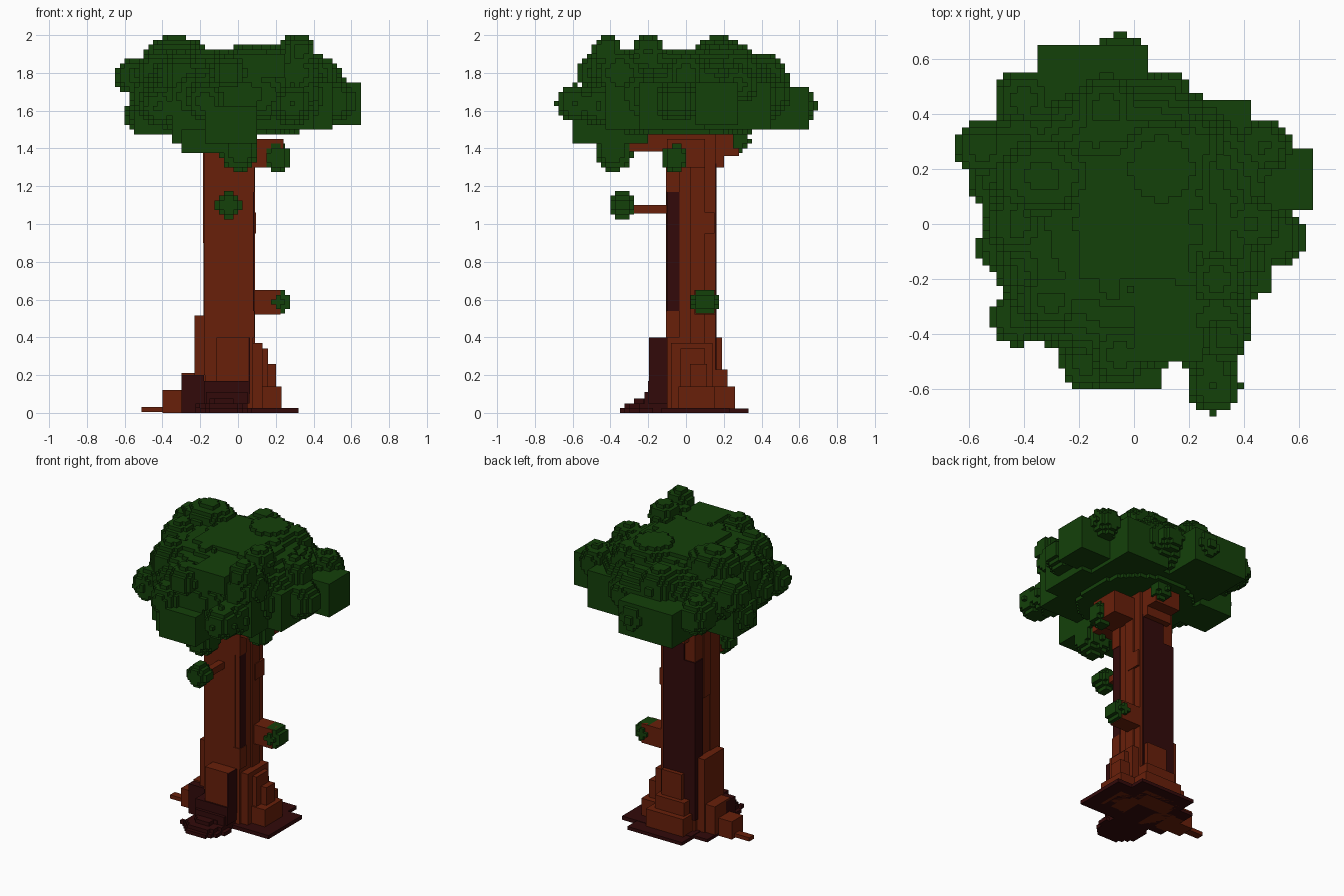
import bpy, bmesh, math, random
from mathutils import Vector

random.seed(4)
S = 0.025  # voxel size


def material(name, rgb):
    m = bpy.data.materials.new(name)
    m.diffuse_color = (*rgb, 1)
    return m


LEAF = material("leaf", (0.007, 0.052, 0.003))
BARK = material("bark", (0.14, 0.014, 0.003))
DARK = material("dark_bark", (0.032, 0.003, 0.003))


def finish(name, bm, mat):
    me = bpy.data.meshes.new(name)
    bm.to_mesh(me)
    bm.free()
    me.materials.append(mat)
    ob = bpy.data.objects.new(name, me)
    bpy.context.collection.objects.link(ob)
    return ob


def boxes(name, mat, items):
    """Plain blocks given as x0, x1, y0, y1, z0, z1."""
    bm = bmesh.new()
    for x0, x1, y0, y1, z0, z1 in items:
        vs = bmesh.ops.create_cube(bm, size=1)["verts"]
        for v in vs:
            v.co = ((x0 + x1) / 2 + v.co.x * (x1 - x0),
                    (y0 + y1) / 2 + v.co.y * (y1 - y0),
                    (z0 + z1) / 2 + v.co.z * (z1 - z0))
    return finish(name, bm, mat)


def cells_in(lo, hi, test):
    rng = [range(math.floor(a / S), math.ceil(b / S) + 1) for a, b in zip(lo, hi)]
    return {(i, j, k) for i in rng[0] for j in rng[1] for k in rng[2]
            if test((i + .5) * S, (j + .5) * S, (k + .5) * S)}


def blob(x, y, z, rx, ry=None, rz=None, p=2.0):
    ry, rz = ry or rx, rz or rx
    return cells_in((x - rx, y - ry, z - rz), (x + rx, y + ry, z + rz),
                    lambda a, b, c: abs((a - x) / rx) ** p + abs((b - y) / ry) ** p
                    + abs((c - z) / rz) ** p <= 1)


def block(x0, x1, y0, y1, z0, z1):
    return cells_in((x0, y0, z0), (x1, y1, z1),
                    lambda a, b, c: x0 < a < x1 and y0 < b < y1 and z0 < c < z1)


def voxels(name, mat, cells):
    """Only the exposed faces of the cells, with flat areas merged."""
    bm = bmesh.new()
    cache = {}

    def vert(c):
        if c not in cache:
            cache[c] = bm.verts.new(Vector(c) * S)
        return cache[c]

    for c in cells:
        for ax in range(3):
            for side in (0, 1):
                n = list(c)
                n[ax] += 2 * side - 1
                if tuple(n) in cells:
                    continue
                quad = []
                for u, w in ((0, 0), (1, 0), (1, 1), (0, 1)):
                    q = list(c)
                    q[ax] += side
                    q[(ax + 1) % 3] += u
                    q[(ax + 2) % 3] += w
                    quad.append(vert(tuple(q)))
                bm.faces.new(quad if side else quad[::-1])
    bmesh.ops.dissolve_limit(bm, angle_limit=0.01, verts=bm.verts[:], edges=bm.edges[:])
    return finish(name, bm, mat)


# Canopy: rounded core, big flat-sided blocks, round leaf clusters
canopy = blob(-0.01, 0.0, 1.68, 0.52, 0.53, 0.25, 2.1) - block(-1, 1, -1, 1, 1, 1.475)
for b in [(-0.35, 0.05, 0.3, 0.66, 1.5, 1.72), (0.1, 0.43, 0.1, 0.46, 1.5, 1.74),
          (0.2, 0.65, 0.04, 0.27, 1.525, 1.74), (0.15, 0.51, -0.26, 0.1, 1.5, 1.74),
          (0.1, 0.39, -0.43, -0.1, 1.5, 1.74), (-0.18, 0.09, -0.61, -0.2, 1.43, 1.62),
          (-0.36, -0.1, -0.43, -0.05, 1.43, 1.65), (0.0, 0.25, -0.5, -0.2, 1.775, 1.9),
          (-0.3, 0.0, -0.46, -0.3, 1.38, 1.5), (-0.55, -0.3, 0.03, 0.28, 1.475, 1.65),
          (-0.2, 0.2, -0.2, 0.25, 1.8, 1.925)]:
    canopy |= block(*b)
for b in [(-0.55, 0.28, 1.78, 0.1), (-0.5, 0.16, 1.58, 0.1),
          (-0.47, -0.08, 1.67, 0.1), (-0.42, -0.34, 1.62, 0.1),
          (-0.4, 0.45, 1.66, 0.11), (-0.05, 0.59, 1.63, 0.1),
          (0.12, 0.47, 1.68, 0.09), (0.47, 0.28, 1.74, 0.1),
          (0.52, -0.05, 1.65, 0.11), (0.29, -0.59, 1.64, 0.1),
          (0.28, -0.46, 1.63, 0.11), (-0.17, -0.5, 1.65, 0.1),
          (0.43, 0.0, 1.79, 0.1), (-0.05, -0.48, 1.8, 0.1),
          (0.33, -0.42, 1.92, 0.08), (0.3, -0.2, 1.91, 0.09), (0.3, -0.35, 1.8, 0.13),
          (-0.33, 0.17, 1.89, 0.17, 0.14, 0.105), (-0.42, 0.0, 1.8, 0.12),
          (0.1, 0.2, 1.88, 0.17, 0.17, 0.08), (-0.1, 0.42, 1.78, 0.12),
          (0.22, 0.28, 1.82, 0.11), (-0.3, -0.28, 1.8, 0.12), (-0.42, 0.28, 1.72, 0.13)]:
    canopy |= blob(*b)
for n in range(60):  # small clusters over the upper dome
    a, t = random.uniform(0, 2 * math.pi), random.uniform(0.1, 1.1)
    canopy |= blob(0.46 * math.cos(a) * math.cos(t), 0.46 * math.sin(a) * math.cos(t),
                   1.68 + 0.21 * math.sin(t), random.uniform(0.05, 0.07))
voxels("canopy", LEAF, canopy)

# Leaf balls hanging below the canopy and on the side twigs
for i, b in enumerate([(-0.05, -0.34, 1.1, 0.07), (0.2125, 0.1, 0.5875, 0.07),
                       (0.01, -0.385, 1.38, 0.1), (0.21, -0.06, 1.35, 0.073),
                       (0.02, 0.28, 1.44, 0.06)]):
    voxels(f"leaf_ball_{i + 1}", LEAF, blob(*b))

# Trunk with raised bark strips
boxes("trunk", BARK, [(-0.175, 0.08, -0.1, 0.155, 0, 1.55)])
boxes("bark_strips", BARK, [(-0.18, -0.1, -0.105, 0.0, 0.2, 1.4), (0.03, 0.088, -0.105, -0.035, 0.4, 0.54),
                            (0.03, 0.088, -0.105, -0.035, 1.17, 1.4),
                            (-0.1, 0.05, -0.104, 0, 0.4, 1.4),
                            (-0.185, -0.1, 0.0, 0.07, 0.9, 1.4), (0.03, 0.09, 0.02, 0.1, 0.37, 1.4),
                            (0.08, 0.095, 0.05, 0.15, 0.95, 1.06)])
boxes("dark_bark_strips", DARK, [(0.079, 0.084, -0.1, -0.035, 0.54, 1.17),
                                 (-0.182, -0.1, 0.08, 0.162, 0.1, 1.17),
                                 (-0.1, 0.06, 0.1, 0.162, 0.03, 1.32)])

# Branches
boxes("branches", BARK, [(0.05, 0.225, 0.045, 0.155, 0.52, 0.65),
                         (-0.075, -0.03, -0.3, -0.08, 1.055, 1.1),
                         (0.05, 0.24, -0.1, 0.1, 1.3, 1.45),
                         (-0.1, 0.08, -0.3, -0.05, 1.385, 1.5),
                         (-0.13, 0.06, 0.1, 0.2, 1.3, 1.5), (-0.13, 0.06, 0.1, 0.28, 1.36, 1.52)])

# Stepped root buttresses
boxes("roots", BARK, [(-0.23, -0.1, -0.08, 0.13, 0, 0.515), (-0.3, -0.1, -0.05, 0.12, 0, 0.21),
                      (-0.4, -0.2, -0.04, 0.08, 0, 0.12), (0.05, 0.13, -0.08, 0.14, 0, 0.37),
                      (0.05, 0.16, -0.03, 0.1, 0, 0.34), (0.05, 0.2, 0.02, 0.11, 0, 0.26),
                      (0.05, 0.23, -0.04, 0.15, 0, 0.14), (-0.115, 0.06, -0.19, -0.05, 0.17, 0.4),
                      (-0.1, 0.05, 0.1, 0.19, 0, 0.4), (-0.14, 0.08, 0.1, 0.22, 0, 0.23),
                      (-0.16, 0.12, 0.1, 0.26, 0, 0.14), (-0.51, -0.35, 0.0, 0.05, 0.005, 0.03)])
boxes("dark_roots", DARK, [(-0.18, 0.06, -0.2, -0.05, 0.05, 0.17), (-0.17, 0.05, -0.22, -0.05, 0, 0.11),
                           (-0.3, -0.18, -0.1, 0, 0, 0.2), (0.055, 0.063, -0.195, -0.1, 0.1, 0.4)])
boxes("base_slab", DARK, [(-0.2, 0.32, -0.13, 0.23, 0, 0.025), (-0.2, 0.21, -0.13, 0.33, 0, 0.022),
                          (-0.3, 0.0, -0.1, 0.2, 0, 0.02)])
voxels("front_root_lump", DARK, blob(-0.08, -0.21, 0, 0.15, 0.15, 0.07) - block(-1, 1, -1, 1, -1, 0)
       | block(-0.225, -0.2, -0.3, -0.275, 0.025, 0.05))
